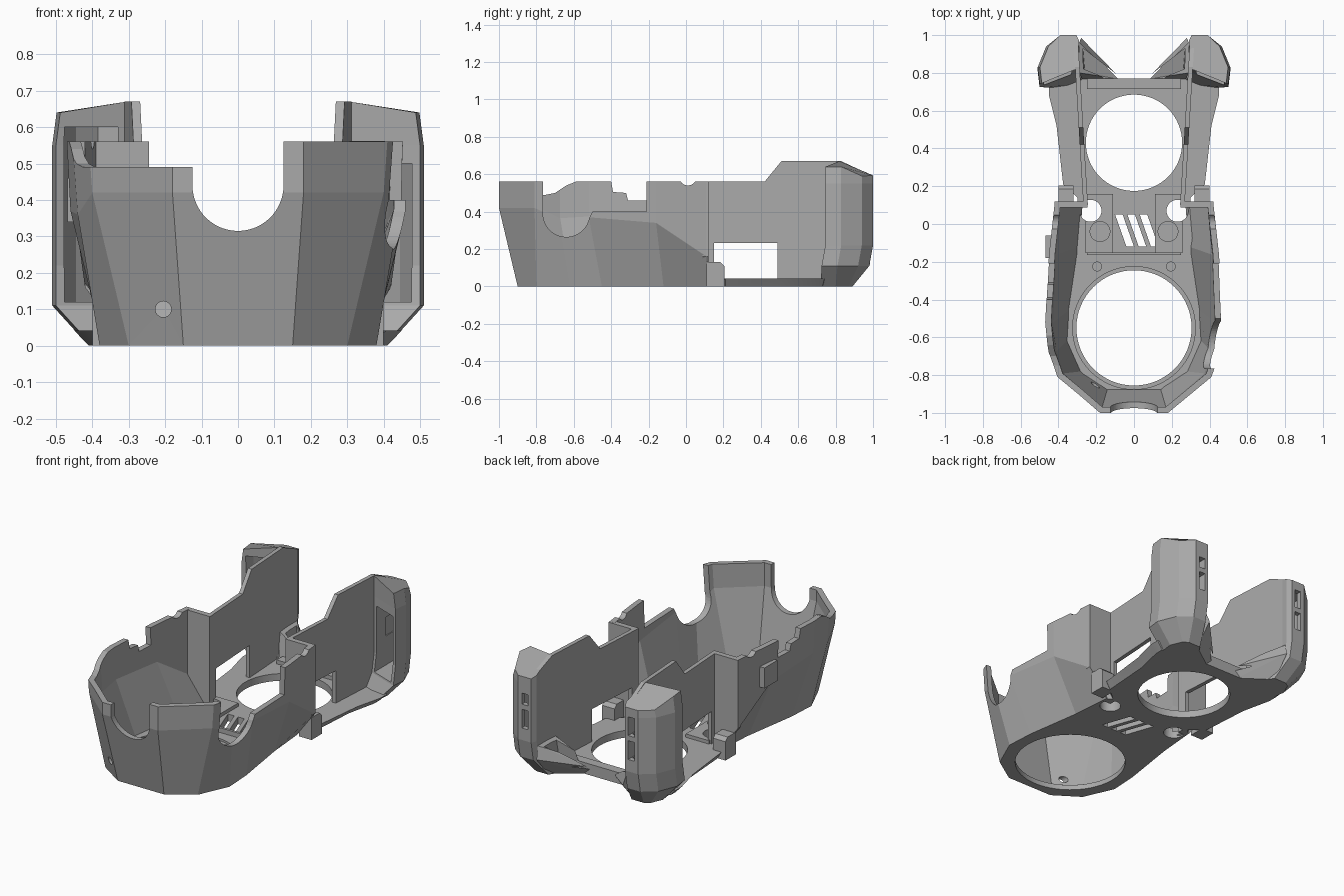
import bpy, bmesh, math

if "Cube" in bpy.data.objects:
    bpy.data.objects.remove(bpy.data.objects["Cube"])

grey = bpy.data.materials.new("plastic grey")
grey.diffuse_color = (0.4, 0.4, 0.4, 1)
grey.use_nodes = True
grey.node_tree.nodes["Principled BSDF"].inputs["Base Color"].default_value = grey.diffuse_color


def finish(name, bm, fix=True):
    if fix:
        bmesh.ops.recalc_face_normals(bm, faces=bm.faces)
    me = bpy.data.meshes.new(name)
    bm.to_mesh(me)
    bm.free()
    ob = bpy.data.objects.new(name, me)
    bpy.context.collection.objects.link(ob)
    me.materials.append(grey)
    return ob


def loft(name, rings, closed=True):
    bm = bmesh.new()
    vs = [[bm.verts.new(p) for p in r] for r in rings]
    n = len(rings[0])
    for lo, hi in zip(vs, vs[1:]):
        for i in range(n if closed else n - 1):
            j = (i + 1) % n
            bm.faces.new((lo[i], lo[j], hi[j], hi[i]))
    if closed:
        bm.faces.new(vs[0][::-1])
        bm.faces.new(vs[-1])
    return finish(name, bm, closed)


def prism(name, pts, axis, a, b):
    put = {'x': lambda p, d: (d, p[0], p[1]),
           'y': lambda p, d: (p[0], d, p[1]),
           'z': lambda p, d: (p[0], p[1], d)}[axis]
    return loft(name, [[put(p, d) for p in pts] for d in (a, b)])


def box(name, x0, x1, y0, y1, z0, z1):
    return prism(name, [(x0, y0), (x1, y0), (x1, y1), (x0, y1)], 'z', z0, z1)


def arc(cx, cy, r, a0=0, a1=360, n=64):
    m = n if a1 - a0 == 360 else n - 1
    return [(cx + r * math.cos(math.radians(a0 + (a1 - a0) * i / m)),
             cy + r * math.sin(math.radians(a0 + (a1 - a0) * i / m))) for i in range(n)]


def apply(ob, mod):
    bpy.context.view_layer.objects.active = ob
    bpy.ops.object.modifier_apply(modifier=mod.name)


def cut(ob, *cutters):
    for c in cutters:
        m = ob.modifiers.new("cut", 'BOOLEAN')
        m.operation, m.solver, m.object = 'DIFFERENCE', 'EXACT', c
        apply(ob, m)
        bpy.data.objects.remove(c)


def smooth(ob):
    bpy.ops.object.select_all(action='DESELECT')
    ob.select_set(True)
    bpy.context.view_layer.objects.active = ob
    bpy.ops.object.shade_smooth_by_angle(angle=0.3)


def both(half):
    return [(-p[0],) + tuple(p[1:]) for p in reversed(half)] + list(half)


# faceted front shell
bottom = [(.15, -.90, 0), (.30, -.80, 0), (.38, -.62, 0), (.37, -.45, 0), (.32, -.12, 0), (.30, .11, 0)]
middle = [(.18, -1, .42), (.40, -.81, .42), (.44, -.68, .36), (.46, -.52, .37), (.445, -.16, .34), (.42, .11, .16)]
top = [(.18, -1, .56), (.41, -.81, .56), (.455, -.68, .56), (.47, -.52, .56), (.45, -.16, .56), (.42, .11, .56)]
shell = loft("front_shell", [both(bottom), both(middle), both(top)], closed=False)
m = shell.modifiers.new("wall", 'SOLIDIFY')
m.thickness, m.offset, m.use_even_offset = .032, -1, True
apply(shell, m)
left_rim = [(-1.1, .8), (-1.1, .49), (-.75, .49), (-.70, .50), (-.64, .54), (-.59, .56), (-.40, .56),
            (-.39, .505), (-.32, .50), (-.31, .46), (-.21, .46), (-.21, .8)]
right_rim = [(-.765, .8)] + arc(-.64, .39, .125, 180, 350, 24) + [(-.50, .40), (-.21, .40), (-.21, .8)]
cut(shell,
    prism("front_notch", [(-.125, .8)] + arc(0, .44, .125, 180, 360, 32) + [(.125, .8)], 'y', -1.2, -.7),
    prism("left_rim", left_rim, 'x', -.7, -.03),
    prism("right_rim", right_rim, 'x', .25, .7),
    prism("cable_dip", arc(.01, .585, .045), 'x', -.7, .7),
    prism("screw_hole", arc(-.205, .10, .022, n=24), 'y', -1.2, -.7))

# floor plate, front and rear, with bevelled rear edge
rear_low = [(.27, .14), (.35, .21), (.37, .50), (.41, .68), (.41, .73), (.26, .77)]
rear_high = [(.30, .14), (.375, .21), (.41, .52), (.45, .68), (.45, .74), (.28, .77)]
front = [(x, y) for x, y, z in bottom]
front_in = [(x, y + .008) for x, y in front]
floor = loft("floor_plate", [[(x, y, z) for x, y in both(f + r)] for f, r, z in
                             ((front, rear_low, 0), (front_in, rear_high, .042))])
holes = [prism("front_bore", arc(0, -.55, .305), 'z', -1, 1),
         prism("front_seat", arc(0, -.55, .325), 'z', .03, 1),
         prism("rear_bore", arc(0, .43, .255), 'z', -1, 1)]
for s in (1, -1):
    holes.append(prism("screw", arc(s * .23, .07, .058, n=32), 'z', -1, 1))
for i in range(3):
    x = -.065 + i * .065
    holes.append(prism("vent", [(x - .035, .05), (x + .005, .05), (x + .035 + .03, -.12), (x + .025, -.12)],
                       'z', -1, 1))
cut(floor, *holes)
smooth(floor)

box("floor_rib", -.25, .25, -.165, -.15, .03, .07)
box("rear_lip", -.25, .25, .715, .77, 0, .065)

# parts repeated on each side
for s, side in ((1, "right"), (-1, "left")):
    def flip(pts):
        return [(s * p[0],) + tuple(p[1:]) for p in pts]

    # thin rear side wall, leaning outward to the back, with a window
    prof = [(.10, 0), (.10, .56), (.42, .56), (.51, .67), (.83, .67), (.98, .60), (.98, .20), (.88, .02)]
    wall = loft(side + "_rear_wall", [[(s * (.25 + .06 * (y - .2) + t), y, z) for y, z in prof]
                                      for t in (0, .024)])
    cut(wall, box("window", s * .32 - .12, s * .32 + .12, .15, .49, .04, .232))

    # cross wall joining the shell to the rear wall, and its foot block
    prism(side + "_cross_wall", flip([(.245, 0), (.30, 0), (.42, .16), (.42, .56), (.245, .56)]), 'y', .088, .12)
    prism(side + "_foot_block", [(.11, 0), (.205, 0), (.205, .11), (.185, .13), (.11, .13)], 'x', s * .32, s * .40)

    # hollow rear corner column with a sloping top
    foot = [(.26, .74), (.40, .72), (.41, .80), (.38, .87), (.35, .89), (.27, .89), (.25, .86)]
    full = [(.305, .82), (.50, .745), (.51, .83), (.465, .94), (.39, 1.0), (.305, 1.0), (.29, .97)]
    knee = [(x, y - .02) for x, y in full]

    def roof(x, y):
        return .67 - .45 * max(0, y - .83) - (.03 if x > .45 else 0)
    column = loft(side + "_column", [flip([(x, y, 0) for x, y in foot]),
                                     flip([(x, y, .11) for x, y in knee]),
                                     flip([(x, y, .22) for x, y in full]),
                                     flip([(x, y, .55) for x, y in full]),
                                     flip([(x if x < .45 else x - .012, y, roof(x, y)) for x, y in full])])
    ceiling = .50 if s > 0 else .60
    inner = flip([(.33, .70), (.475, .70), (.48, .83), (.445, .92), (.385, .97), (.33, .97)])
    cut(column, prism("hollow", inner, 'z', .12, ceiling),
        box("slot_low", min(s * .325, s * .365), max(s * .325, s * .365), .9, 1.1, .29, .40),
        box("slot_high", min(s * .325, s * .365), max(s * .325, s * .365), .9, 1.1, .43, .54 if s < 0 else .495))

    # low air duct reaching inward from the column
    bm = bmesh.new()
    for p in flip([(.11, .76, 0), (.27, .76, 0), (.28, .88, 0), (.07, .77, .05), (.09, .77, .08),
                   (.28, .985, .12), (.29, .80, .19), (.29, .96, .19)]):
        bm.verts.new(p)
    bmesh.ops.convex_hull(bm, input=bm.verts)
    duct = finish(side + "_duct", bm)
    bm = bmesh.new()
    for p in flip([(.05, .76, .03), (.03, .73, .08), (.26, .80, .05), (.27, .93, .09), (.27, .93, .24), (.27, .83, .24)]):
        bm.verts.new(p)
    bmesh.ops.convex_hull(bm, input=bm.verts)
    cut(duct, finish("duct_channel", bm))

    # raised seats and bosses on the floor
    seat = box(side + "_floor_seat", min(s * .11, s * .26), max(s * .11, s * .26), -.15, .16, .03, .062)
    cut(seat, prism("screw", arc(s * .23, .07, .058, n=32), 'z', -1, 1))
    smooth(prism(side + "_boss", arc(s * .18, -.04, .055, n=32), 'z', .03, .075))
    smooth(prism(side + "_small_boss", arc(s * .195, -.225, .026, n=24), 'z', .02, .07))

# small clip on the left shell
box("left_clip", -.468, -.43, -.18, -.06, .34, .46)
